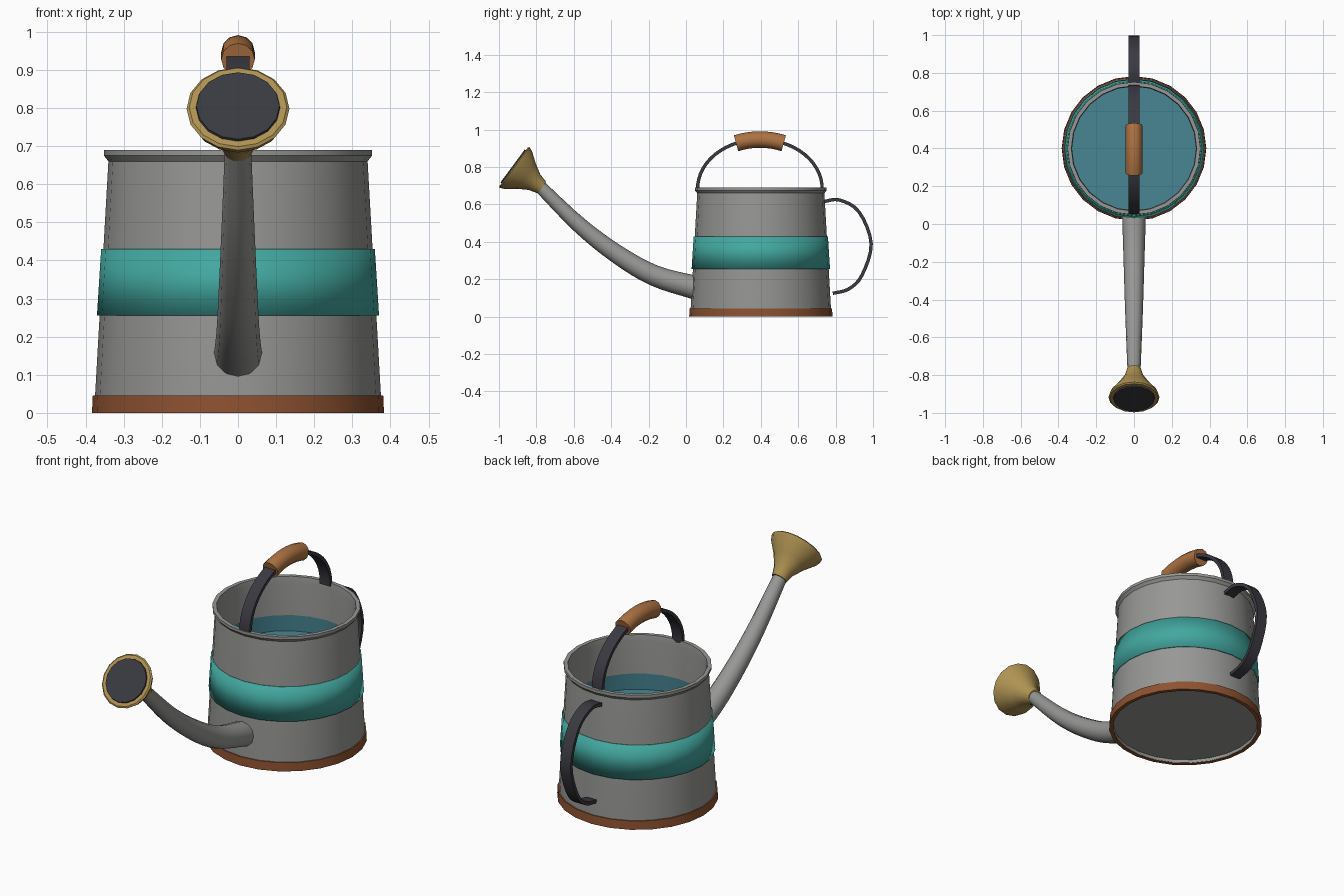
import bpy, bmesh, math
from mathutils import Vector, Matrix

cube = bpy.data.objects.get("Cube")
if cube:
    bpy.data.objects.remove(cube, do_unlink=True)


def material(name, r, g, b):
    m = bpy.data.materials.new(name)
    m.use_nodes = True
    m.diffuse_color = (r, g, b, 1)
    m.node_tree.nodes["Principled BSDF"].inputs["Base Color"].default_value = (r, g, b, 1)
    return m


zinc = material("zinc grey", 0.31, 0.31, 0.30)
teal = material("teal paint", 0.055, 0.39, 0.35)
copper = material("copper brown", 0.27, 0.085, 0.03)
wood = material("warm wood", 0.42, 0.17, 0.055)
brass = material("brass", 0.43, 0.29, 0.085)
iron = material("dark iron", 0.042, 0.041, 0.053)
water_blue = material("water blue", 0.065, 0.24, 0.30)

CENTRE = Matrix.Translation((0, 0.4, 0))


def finish(name, bm, mat, angle):
    bmesh.ops.remove_doubles(bm, verts=bm.verts, dist=0.0001)
    mesh = bpy.data.meshes.new(name)
    bm.to_mesh(mesh)
    bm.free()
    mesh.materials.append(mat)
    ob = bpy.data.objects.new(name, mesh)
    bpy.context.collection.objects.link(ob)
    bpy.ops.object.select_all(action='DESELECT')
    ob.select_set(True)
    bpy.context.view_layer.objects.active = ob
    bpy.ops.object.shade_smooth_by_angle(angle=math.radians(angle))
    return ob


def skin(bm, rings, closed=False):
    """Join rings of vertices with quads."""
    pairs = list(zip(rings, rings[1:]))
    if closed:
        pairs.append((rings[-1], rings[0]))
    for a, b in pairs:
        for j in range(len(a)):
            k = (j + 1) % len(a)
            bm.faces.new((a[j], a[k], b[k], b[j]))


def lathe(name, profile, mat, matrix=CENTRE, sides=24, closed=False, angle=35):
    """Turn (radius, height) points around the local z axis."""
    bm = bmesh.new()
    rings = []
    for r, z in profile:
        turn = [2 * math.pi * j / sides for j in range(sides)]
        rings.append([bm.verts.new(matrix @ Vector((r * math.cos(t), r * math.sin(t), z)))
                      for t in turn])
    skin(bm, rings, closed)
    bmesh.ops.dissolve_degenerate(bm, dist=0.00001, edges=bm.edges)
    return finish(name, bm, mat, angle)


def sweep(name, path, sections, mat, angle=35):
    """Carry (x, normal) sections along a (y, z) path."""
    bm = bmesh.new()
    rings = []
    for i, (y, z) in enumerate(path):
        before, after = path[max(i - 1, 0)], path[min(i + 1, len(path) - 1)]
        t = Vector((0, after[0] - before[0], after[1] - before[1])).normalized()
        n = Vector((0, -t.z, t.y))
        rings.append([bm.verts.new(Vector((x, y, z)) + n * h) for x, h in sections[i]])
    skin(bm, rings)
    bm.faces.new(rings[0])
    bm.faces.new(rings[-1])
    bmesh.ops.recalc_face_normals(bm, faces=bm.faces)
    return finish(name, bm, mat, angle)


def smooth_path(points, steps):
    """Catmull-Rom curve through points of any dimension."""
    pts = [Vector(p) for p in points]
    pts = [2 * pts[0] - pts[1]] + pts + [2 * pts[-1] - pts[-2]]
    out = []
    for a, b, c, d in zip(pts, pts[1:], pts[2:], pts[3:]):
        for s in range(steps):
            t = s / steps
            out.append(0.5 * (2 * b + (c - a) * t + (2 * a - 5 * b + 4 * c - d) * t ** 2
                              + (3 * b - a - 3 * c + d) * t ** 3))
    return out + [pts[-2]]


def circle(r, sides):
    return [(r * math.cos(2 * math.pi * j / sides), r * math.sin(2 * math.pi * j / sides))
            for j in range(sides)]


def arch(start, end, steps):
    """Points of the carrying arch between two angles in degrees."""
    out = []
    for i in range(steps + 1):
        t = math.radians(start + (end - start) * i / steps)
        out.append((0.395 - 0.333 * math.cos(t), 0.685 + 0.262 * math.sin(t)))
    return out


STRAP = [(-0.03, -0.009), (0.03, -0.009), (0.03, 0.009), (-0.03, 0.009)]

# Tapered bucket with a rolled rim, an inner wall and a recessed bottom
lathe("body", [(0, 0.018), (0.36, 0.018), (0.362, 0.002), (0.374, 0.002), (0.375, 0.045),
               (0.34, 0.66), (0.352, 0.675), (0.352, 0.69), (0.332, 0.69),
               (0.328, 0.66), (0.36, 0.04), (0, 0.04)], zinc)

# Base trim and painted band
lathe("base_trim", [(0.364, 0), (0.383, 0), (0.381, 0.045), (0.364, 0.045)],
      copper, closed=True)
lathe("painted_band", [(0.362, 0.255), (0.37, 0.255), (0.359, 0.43), (0.35, 0.43)],
      teal, closed=True, angle=180)

# Water surface and the wet lining above it
lathe("water", [(0.341, 0.40), (0, 0.40)], water_blue)
lathe("water_edge", [(0.340, 0.40), (0.335, 0.485)], water_blue)

# Curved tapering spout: y, z and radius together
spout = smooth_path([(0.05, 0.155, 0.063), (-0.17, 0.22, 0.056), (-0.37, 0.335, 0.05),
                     (-0.57, 0.49, 0.043), (-0.79, 0.705, 0.034)], 4)
sweep("spout", [(p[0], p[1]) for p in spout], [circle(p[2], 12) for p in spout], zinc, 50)

# Flared sprinkler rose and its dark face
aim = Vector((0, -0.805, 0.593))
rose = Matrix.Translation((0, -0.77, 0.69)) @ aim.to_track_quat('Z', 'X').to_matrix().to_4x4()
lathe("rose", [(0, 0), (0.038, 0), (0.052, 0.05), (0.085, 0.105), (0.125, 0.158),
               (0.135, 0.182), (0.128, 0.188), (0, 0.188)], brass, rose, 16, angle=40)
lathe("rose_face", [(0, 0.186), (0.111, 0.186), (0.109, 0.195), (0, 0.195)],
      iron, rose, 16)

# Carrying arch with a wooden grip
hoop = arch(-2, 182, 28)
sweep("top_handle", hoop, [STRAP] * len(hoop), iron)
hold = arch(67.5, 112.5, 8)
sweep("grip", hold, [circle(0.044, 12)] * len(hold), wood, 40)

# Rear strap handle
rear = smooth_path([(0.735, 0.615), (0.82, 0.624), (0.925, 0.56), (0.99, 0.39),
                    (0.94, 0.22), (0.868, 0.147), (0.785, 0.125)], 4)
sweep("rear_handle", rear, [STRAP] * len(rear), iron)
